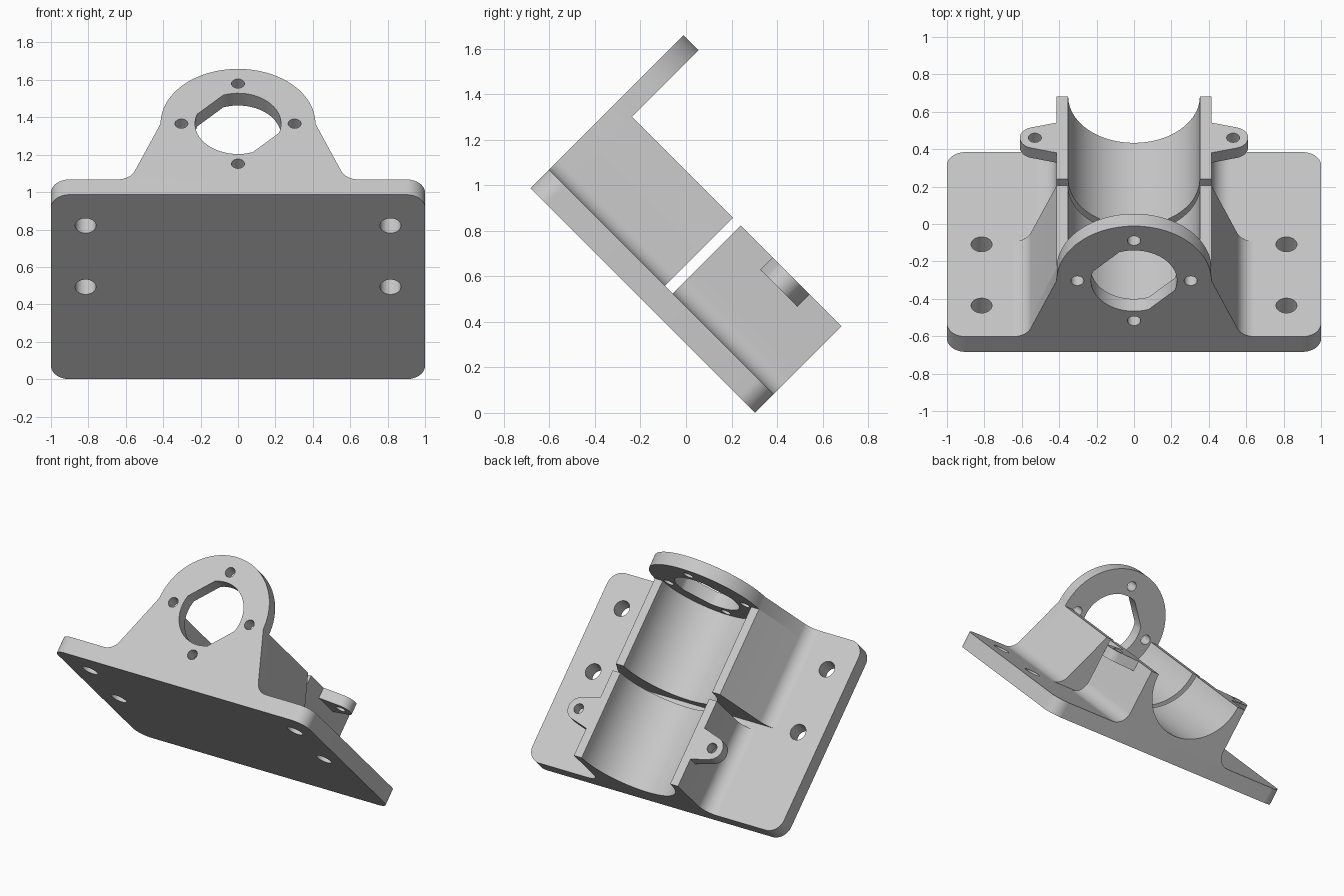
import bpy
import bmesh
from math import sin, cos, radians, sqrt
from mathutils import Matrix, Vector

cube = bpy.data.objects.get("Cube")
if cube:
    bpy.data.objects.remove(cube)

# Main sizes, measured in the tilted frame of the bracket
LENGTH = 1.395      # along the plate
THICK = 0.115       # plate thickness
AXIS = 0.537        # height of the bore axis over the plate underside
OUTER, BORE = 0.414, 0.352
FLANGE_START = 1.302

# Tilted frame: across the plate, along it, and away from it
S = 1 / sqrt(2)
ACROSS, ALONG, AWAY = Vector((1, 0, 0)), Vector((0, -S, S)), Vector((0, S, S))
ORIGIN = Vector((0, 0.303, 0))

grey = bpy.data.materials.new("light_grey")
grey.use_nodes = True
COLOUR = (0.58, 0.58, 0.58, 1)
grey.diffuse_color = COLOUR
grey.node_tree.nodes["Principled BSDF"].inputs["Base Color"].default_value = COLOUR


def arc(cx, cy, r, start, end, n=16):
    angles = [radians(start + (end - start) * i / n) for i in range(n + 1)]
    return [(cx + r * cos(a), cy + r * sin(a)) for a in angles]


def circle(cx, cy, r, n=32):
    return arc(cx, cy, r, 0, 360, n)[:-1]


def mirrored(half):
    """Close a right-hand outline with its left-hand mirror image."""
    return half + [(-x, y) for x, y in reversed(half) if x > 1e-5]


def extrude(name, loops, axes, start, end):
    """Fill an outline with holes and extrude it along the third axis."""
    curve = bpy.data.curves.new(name, "CURVE")
    curve.dimensions = "2D"
    curve.fill_mode = "BOTH"
    curve.extrude = (end - start) / 2
    for loop in loops:
        spline = curve.splines.new("POLY")
        spline.points.add(len(loop) - 1)
        for point, (x, y) in zip(spline.points, loop):
            point.co = (x, y, 0, 1)
        spline.use_cyclic_u = True
    temp = bpy.data.objects.new(name + "_outline", curve)
    bpy.context.collection.objects.link(temp)
    graph = bpy.context.evaluated_depsgraph_get()
    mesh = bpy.data.meshes.new_from_object(temp.evaluated_get(graph))
    bpy.data.objects.remove(temp)
    bpy.data.curves.remove(curve)

    # Move into the tilted frame and make a clean closed solid
    a, b, c = axes
    place = Matrix((a, b, c)).transposed().to_4x4()
    place.translation = ORIGIN + c * (start + end) / 2
    bm = bmesh.new()
    bm.from_mesh(mesh)
    bm.transform(place)
    bmesh.ops.remove_doubles(bm, verts=bm.verts, dist=1e-4)
    bmesh.ops.recalc_face_normals(bm, faces=bm.faces)
    bm.to_mesh(mesh)
    bm.free()
    mesh.name = name
    mesh.materials.clear()
    mesh.materials.append(grey)
    mesh.shade_smooth()
    mesh.set_sharp_from_angle(angle=radians(30))
    obj = bpy.data.objects.new(name, mesh)
    bpy.context.collection.objects.link(obj)
    return obj


FLAT = (ACROSS, ALONG, AWAY)       # outlines lying in the plate
SECTION = (ACROSS, AWAY, ALONG)    # cross-sections run along the plate

# Base plate with rounded corners and four mounting holes
R = 0.1
plate = mirrored(arc(1 - R, LENGTH - R, R, 90, 0) + arc(1 - R, R, R, 0, -90))
mounts = [circle(side * 0.815, u, 0.056) for side in (-1, 1) for u in (0.697, 1.16)]
extrude("base_plate", [plate] + mounts, FLAT, 0, THICK)

# Half-round cradles, split by a narrow slot
bore = arc(0, AXIS, BORE, 180, 360, 40)
splayed_foot = arc(0.645, THICK + R, R, 202, 270)
straight_foot = arc(OUTER + R, THICK + R, R, 180, 270)
rim = [(OUTER, AXIS)]
extrude("upper_cradle", [mirrored(rim + splayed_foot) + bore],
        SECTION, 0.675, FLANGE_START)
extrude("lower_cradle", [mirrored(rim + straight_foot) + bore],
        SECTION, 0, 0.626)

# End flange: a round face with a double-flat opening and four screw holes
flange = mirrored(arc(0, AXIS, OUTER, 90, 0, 24) + splayed_foot)
opening = arc(0, AXIS, 0.23, -18, 110, 20) + arc(0, AXIS, 0.23, 162, 290, 20)
screws = [circle(x, AXIS + y, 0.035, 24) for x, y in arc(0, 0, 0.303, 0, 270, 3)]
extrude("end_flange", [flange, opening] + screws, SECTION, FLANGE_START, LENGTH)

# Screw ears on both sides of the lower cradle
MID = 0.313
for side, label in ((1, "left"), (-1, "right")):
    ear = [(OUTER, MID - 0.114)] + arc(0.53, MID, 0.08, -75, 75) + [(OUTER, MID + 0.114)]
    loops = [[(side * x, u) for x, u in loop]
             for loop in (ear, circle(0.53, MID, 0.035, 24))]
    extrude(label + "_ear", loops, FLAT, 0.462, AXIS)
